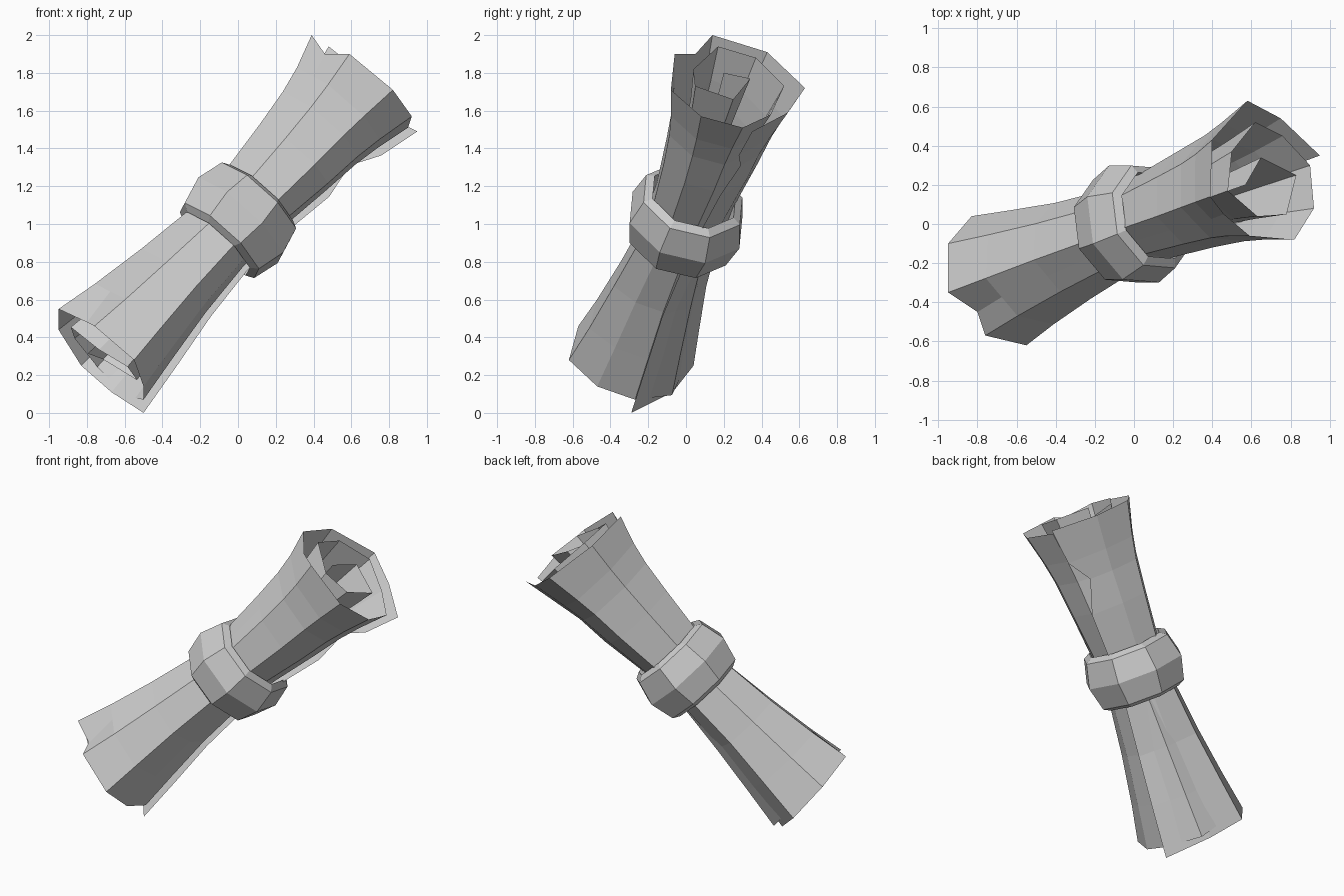
import bpy, bmesh, math
from mathutils import Vector, Matrix

if "Cube" in bpy.data.objects:
    bpy.data.objects.remove(bpy.data.objects["Cube"])

ORIGIN = Vector((0, 0, 1))
AXIS = Vector((.655, .247, .714)).normalized()
TOP, BOTTOM = Vector((.675, .254, .736)), Vector((-.69, -.27, -.75))

# Rolled outline at the upper end: loose outer flap first, then inward
top_outer = [(.95, .35, 1.49), (.75, .54, 1.59), (.58, .63, 1.72), (.40, .43, 1.91),
             (.39, .14, 2.0), (.46, .05, 1.9), (.59, -.06, 1.9), (.82, -.08, 1.71),
             (.92, .08, 1.57), (.90, .30, 1.51)]
inner = [(.76, .45, 1.58), (.62, .52, 1.73), (.50, .37, 1.88), (.48, .17, 1.94),
         (.63, .04, 1.82), (.78, .05, 1.73), (.83, .25, 1.66), (.65, .34, 1.77), (.57, .20, 1.8)]
# Matching outer outline at the lower end
low_outer = [(-.50, -.29, 0), (-.67, -.07, .11), (-.83, .04, .25), (-.95, -.10, .44),
             (-.95, -.35, .55), (-.80, -.45, .48), (-.76, -.57, .46), (-.55, -.62, .28),
             (-.50, -.47, .14), (-.50, -.27, .07)]

def offsets(points, centre):
    return [Vector(p) - ORIGIN - centre for p in points]

inner_off = offsets(inner, TOP)
up = offsets(top_outer, TOP) + inner_off
low = offsets(low_outer, BOTTOM) + inner_off

def add_object(name, bm):
    me = bpy.data.meshes.new(name)
    bm.to_mesh(me)
    bm.free()
    ob = bpy.data.objects.new(name, me)
    bpy.context.collection.objects.link(ob)
    return ob

# Scroll sheet: spiral lofted from flared end to narrow waist to flared end
stations = [(-1, 1), (-.75, .87), (-.45, .73), (-.15, .62), (.15, .62),
            (.45, .70), (.66, .77), (.80, .85), (1, 1)]
bm = bmesh.new()
rows = []
for f, s in stations:
    centre = TOP * f if f > 0 else BOTTOM * -f
    blend = min(1, max(0, f / .8 + .5))
    rads = [l.lerp(u, blend) for l, u in zip(low, up)]
    if abs(f) < 1:                       # torn point only shows at the ends
        rads[5] = rads[4].lerp(rads[6], .5)
        rads = [r - AXIS * r.dot(AXIS) for r in rads]
    if f == .66:                         # small tear in the flap
        rads[0] = rads[0].lerp(rads[1], .35)
    rows.append([bm.verts.new(ORIGIN + centre + r * s) for r in rads])
for a, b in zip(rows, rows[1:]):
    for i in range(len(a) - 1):
        bm.faces.new((a[i], a[i + 1], b[i + 1], b[i]))
bmesh.ops.recalc_face_normals(bm, faces=bm.faces)
add_object("scroll_sheet", bm)

# Octagonal band around the waist, bulged with bevelled rims
e1 = Vector((.12, -.264, -.007))
e1 = (e1 - AXIS * e1.dot(AXIS)).normalized()
profile = [(.24, -.175), (.285, -.15), (.325, 0), (.285, .15), (.24, .175)]
bm = bmesh.new()
loops = []
for i in range(8):
    ray = Matrix.Rotation(i * math.pi / 4, 3, AXIS) @ e1
    loops.append([bm.verts.new(Vector((0, 0, 1.02)) + ray * r + AXIS * h) for r, h in profile])
n = len(profile)
for i in range(8):
    a, b = loops[i], loops[(i + 1) % 8]
    for j in range(n):
        k = (j + 1) % n
        bm.faces.new((a[j], b[j], b[k], a[k]))
bmesh.ops.recalc_face_normals(bm, faces=bm.faces)
add_object("band", bm)
